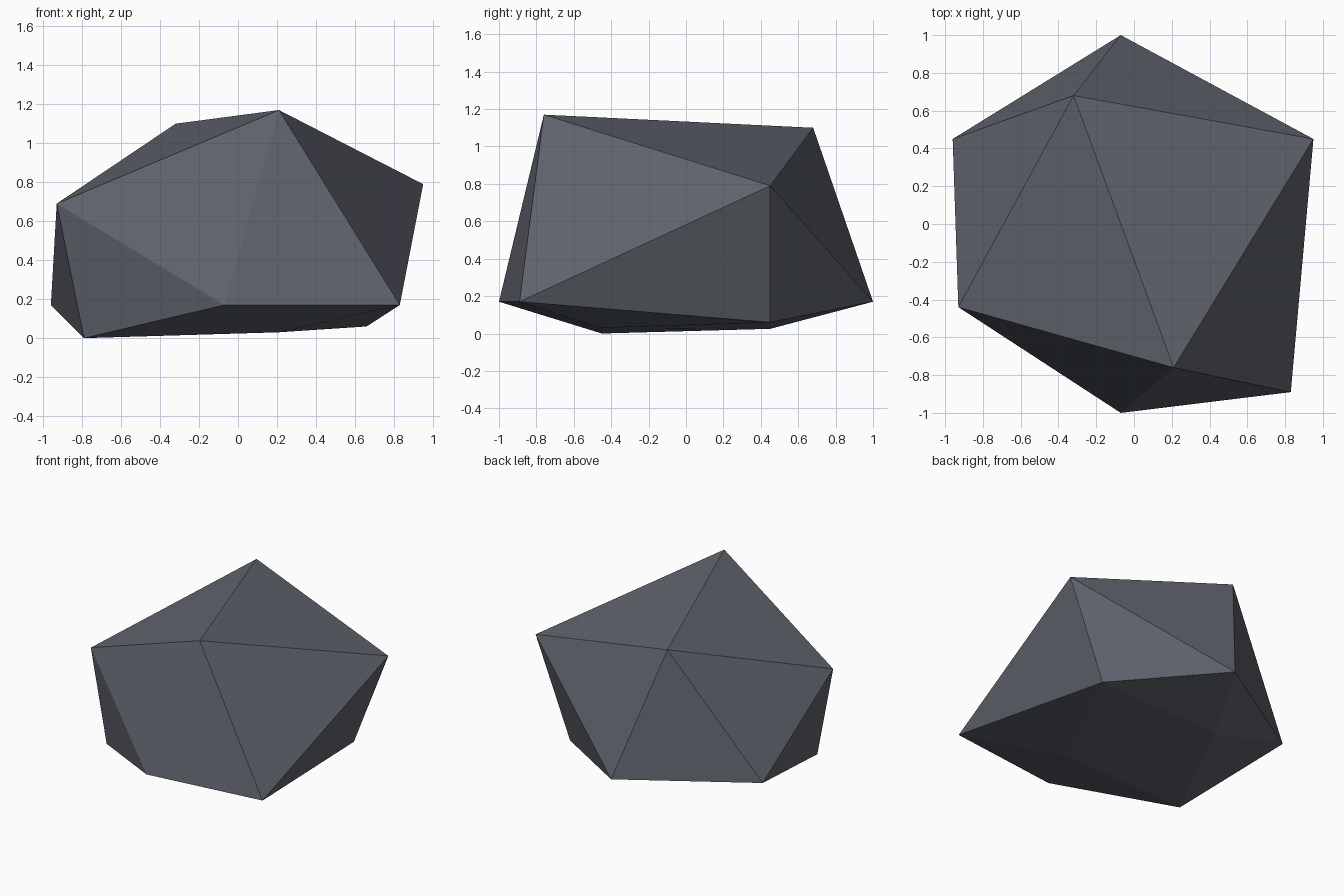
import bpy, bmesh

if "Cube" in bpy.data.objects:
    bpy.data.objects.remove(bpy.data.objects["Cube"])

# Rock: a 20-sided solid lying on its side (poles along y), pushed out on top and flattened below
back_pole = (-0.07, 1.0, 0.17)
front_pole = (-0.07, -1.0, 0.17)
back_ring = [(-0.96, 0.45, 0.17), (-0.32, 0.68, 1.10), (0.95, 0.45, 0.79),
             (0.66, 0.45, 0.06), (-0.35, 0.45, 0.025)]
front_ring = [(-0.93, -0.44, 0.69), (0.21, -0.76, 1.17), (0.83, -0.89, 0.17),
              (0.21, -0.45, 0.03), (-0.79, -0.45, 0.0)]

bm = bmesh.new()
bp, fp = bm.verts.new(back_pole), bm.verts.new(front_pole)
b = [bm.verts.new(p) for p in back_ring]
f = [bm.verts.new(p) for p in front_ring]

# Two caps joined by a zigzag band of triangles
for i in range(5):
    j = (i + 1) % 5
    bm.faces.new((bp, b[i], b[j]))
    bm.faces.new((fp, f[j], f[i]))
    bm.faces.new((b[i], f[i], b[j]))
    bm.faces.new((f[i], f[j], b[j]))
bmesh.ops.recalc_face_normals(bm, faces=bm.faces)

mesh = bpy.data.meshes.new("rock")
bm.to_mesh(mesh)
bm.free()

# Single slate colour
mat = bpy.data.materials.new("slate grey")
mat.diffuse_color = (0.115, 0.125, 0.15, 1)
mat.use_nodes = True
mat.node_tree.nodes["Principled BSDF"].inputs["Base Color"].default_value = mat.diffuse_color
mesh.materials.append(mat)
rock = bpy.data.objects.new("rock", mesh)
bpy.context.collection.objects.link(rock)
